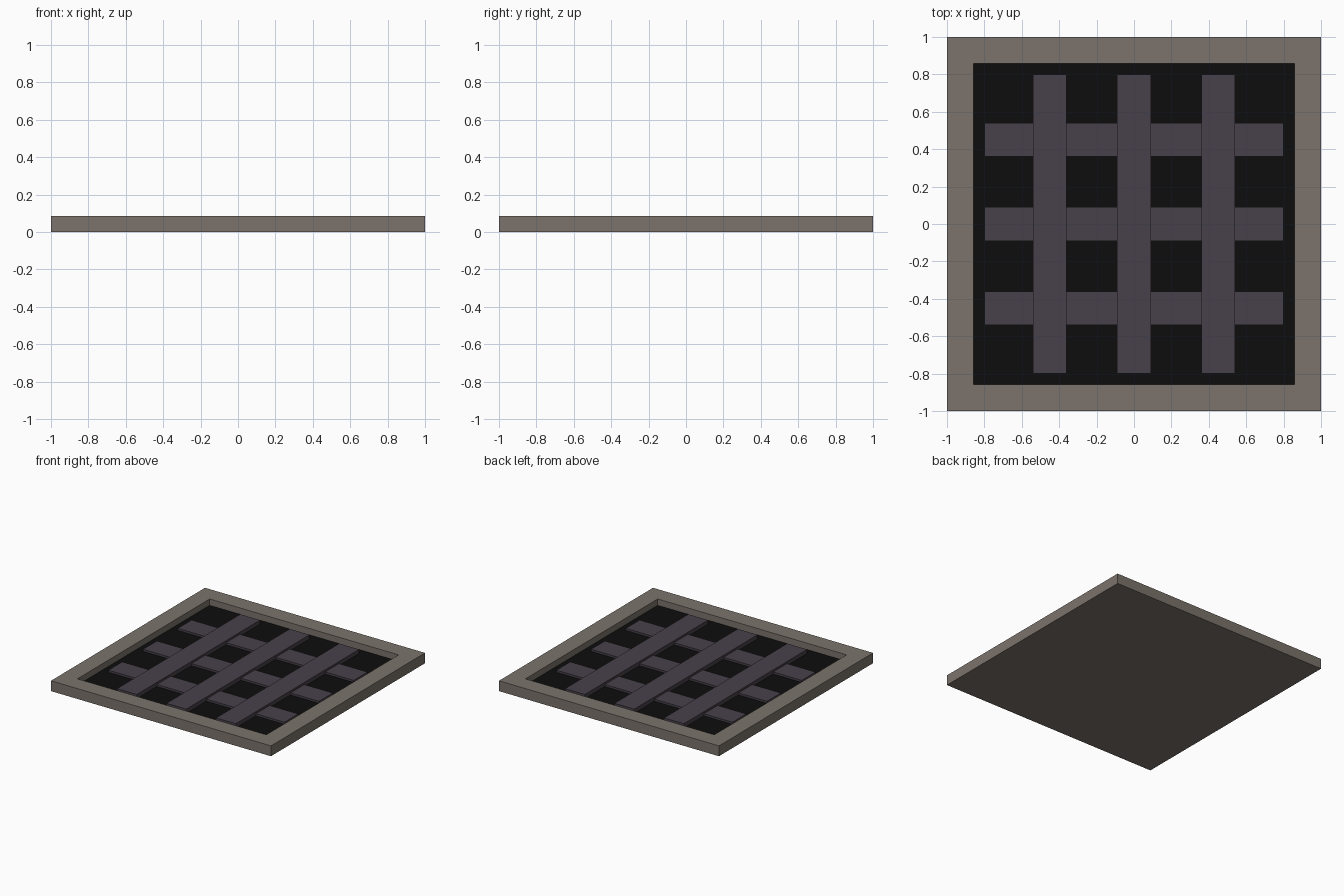
import bpy
import bmesh

default = bpy.data.objects.get("Cube")
if default:
    bpy.data.objects.remove(default, do_unlink=True)


def material(name, rgb):
    mat = bpy.data.materials.new(name)
    mat.use_nodes = True
    mat.diffuse_color = (*rgb, 1)
    mat.node_tree.nodes["Principled BSDF"].inputs["Base Color"].default_value = (*rgb, 1)
    return mat


STONE = material("warm grey stone", (0.2, 0.172, 0.15))
IRON = material("dark purple iron", (0.064, 0.052, 0.068))
BLACK = material("pit black", (0.004, 0.004, 0.004))

HEIGHT = 0.085
FLOOR = 0.033
INNER = 0.8
BAR_WIDTH = 0.18


def add_box(bm, low, high):
    verts = bmesh.ops.create_cube(bm, size=1)["verts"]
    for v in verts:
        for i in range(3):
            v.co[i] = high[i] if v.co[i] > 0 else low[i]


def add_object(name, bm, mats):
    mesh = bpy.data.meshes.new(name)
    bm.normal_update()
    bm.to_mesh(mesh)
    bm.free()
    for mat in mats:
        mesh.materials.append(mat)
    obj = bpy.data.objects.new(name, mesh)
    bpy.context.collection.objects.link(obj)
    return obj


# Square slab with a shallow pit sunk into its top
bm = bmesh.new()
add_box(bm, (-1, -1, 0), (1, 1, HEIGHT))
bm.normal_update()
top = next(f for f in bm.faces if f.normal.z > 0.9)
bmesh.ops.inset_region(bm, faces=[top], thickness=1 - INNER)
pit = bmesh.ops.extrude_discrete_faces(bm, faces=[top])["faces"][0]
for v in pit.verts:
    v.co.z = FLOOR
pit.material_index = 1
add_object("frame", bm, (STONE, BLACK))

# Grate: low bars run sideways, taller bars cross over them front to back
half = BAR_WIDTH / 2
for i, name in enumerate(("first", "middle", "last")):
    c = (i - 1) * 0.45
    bm = bmesh.new()
    add_box(bm, (-INNER, c - half, FLOOR), (INNER, c + half, 0.05))
    add_object(f"{name}_cross_bar", bm, (IRON,))

    bm = bmesh.new()
    add_box(bm, (c - half, -INNER, FLOOR), (c + half, INNER, 0.067))
    add_object(f"{name}_long_bar", bm, (IRON,))
